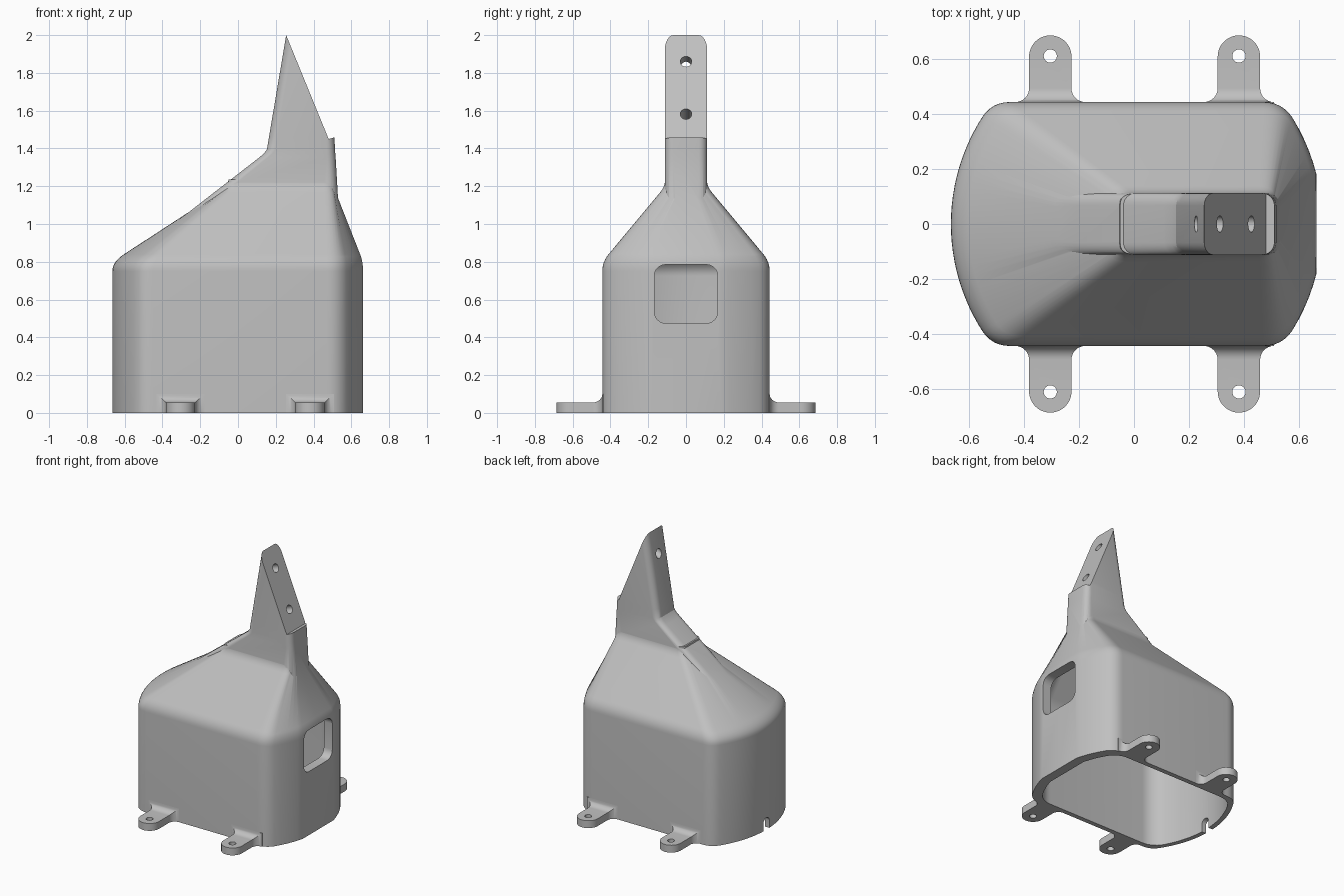
import bpy, bmesh, math
from mathutils import Vector

if "Cube" in bpy.data.objects:
    bpy.data.objects.remove(bpy.data.objects["Cube"])

mat = bpy.data.materials.new("plain grey")
mat.diffuse_color = (0.53, 0.53, 0.53, 1)
mat.use_nodes = True
mat.node_tree.nodes["Principled BSDF"].inputs["Base Color"].default_value = mat.diffuse_color


def loft(name, rings):
    """Closed solid through rings that share one point count."""
    bm = bmesh.new()
    vs = [[bm.verts.new(p) for p in r] for r in rings]
    n = len(vs[0])
    for a, b in zip(vs, vs[1:]):
        for i in range(n):
            j = (i + 1) % n
            bm.faces.new((a[i], a[j], b[j], b[i]))
    bm.faces.new(vs[0][::-1])
    bm.faces.new(vs[-1])
    bmesh.ops.recalc_face_normals(bm, faces=bm.faces)
    me = bpy.data.meshes.new(name)
    bm.to_mesh(me)
    bm.free()
    me.materials.append(mat)
    ob = bpy.data.objects.new(name, me)
    bpy.context.collection.objects.link(ob)
    return ob


def rod(start, direction, length, r, n=24):
    d = Vector(direction).normalized()
    u = d.orthogonal().normalized()
    v = d.cross(u)
    rings = []
    for k in (0, length):
        c = Vector(start) + d * k
        rings.append([c + (u * math.cos(2 * math.pi * i / n) + v * math.sin(2 * math.pi * i / n)) * r
                      for i in range(n)])
    return loft("cutter", rings)


def combine(ob, other, op):
    m = ob.modifiers.new(op, 'BOOLEAN')
    m.object, m.operation, m.solver = other, op, 'EXACT'
    bpy.context.view_layer.objects.active = ob
    bpy.ops.object.modifier_apply(modifier=m.name)
    bpy.data.objects.remove(other)


def bez(a, b, c, n=6):
    return [tuple((1 - t) ** 2 * p + 2 * t * (1 - t) * q + t * t * s for p, q, s in zip(a, b, c))
            for t in (i / n for i in range(n + 1))]


def line(a, b, n):
    return [tuple(p + (q - p) * i / n for p, q in zip(a, b)) for i in range(n)]


def mirror(half):
    return half + [(x, -y) for x, y in half[-2:0:-1]]


def base_outline(i, ir):
    """Floor plan: flat right end, bowed left end, rounded corners."""
    xr, rr, rl, w = 0.662 - ir, 0.735 - ir, 0.72 - i, 0.443 - i
    y0 = math.sqrt(rr ** 2 - (xr + 0.05) ** 2)
    y1 = w - 0.053
    half = [(xr, 0.0)]
    for k in range(5):
        y = y0 + (y1 - y0) * k / 5
        half.append((-0.05 + math.sqrt(rr ** 2 - y * y), y))
    half += bez((-0.05 + math.sqrt(rr ** 2 - y1 * y1), y1), (0.535 - ir, w), (0.47 - ir, w))
    half += bez((-0.45 + i, w), (-0.515 + i, w), (0.055 - math.sqrt(rl ** 2 - y1 * y1), y1))
    a = math.asin(y1 / rl)
    half += [(0.055 - rl * math.cos(a * k / 12), rl * math.sin(a * k / 12)) for k in range(11, -1, -1)]
    half[-1] = (0.055 - rl, 0.0)
    return mirror(half)


def top_outline(i):
    """Matching small plan where the hood meets the neck."""
    xr, xl, w = 0.505 - i, -0.05 + i, 0.11 - i
    y = w - 0.04
    half = [(xr, 0.0)] + line((xr, y * 0.5), (xr, y), 5)
    half += bez((xr, y), (xr, w), (xr - 0.05, w))
    half += bez((xl + 0.05, w), (xl, w), (xl, y))
    half += [(xl, y * k / 12) for k in range(11, -1, -1)]
    return mirror(half)


def hood(name, i, ir, drop, bottom):
    low, top = base_outline(i, ir), top_outline(i)
    prof = [(0, bottom)] + bez((0, 0.75), (0, 0.8), (0.1, 0.84)) + bez((0.92, 1.168), (0.995, 1.198), (1, 1.235), 4)
    return loft(name, [[(a[0] + (b[0] - a[0]) * t, a[1] + (b[1] - a[1]) * t, z - (drop if z > bottom else 0))
                        for a, b in zip(low, top)] for t, z in prof])


def round_rect(x0, x1, y0, y1, r):
    pts = []
    for cx, cy, a in ((x1 - r, y1 - r, 0), (x0 + r, y1 - r, 90), (x0 + r, y0 + r, 180), (x1 - r, y0 + r, 270)):
        pts += [(cx + r * math.cos(math.radians(a + 15 * k)), cy + r * math.sin(math.radians(a + 15 * k)))
                for k in range(7)]
    return pts


# neck with sloping ridge and spire, then sliced by the slanted mounting plane
sections = [(1.04, -0.29, 0.536), (1.11, -0.2, 0.531), (1.35, 0.11, 0.517), (1.372, 0.136, 0.515),
            (1.395, 0.153, 0.514), (1.46, 0.164, 0.51), (2.05, 0.2635, 0.475)]
neck = loft("neck", [[(x, y, z) for x, y in round_rect(x0, x1, -0.112, 0.112, 0.045)] for z, x0, x1 in sections])
slab = [(0.214, 2.1), (0.48, 1.45), (0.8, 1.54), (0.8, 2.1)]
combine(neck, loft("cutter", [[(x, y, z) for x, z in slab] for y in (-0.3, 0.3)]), 'DIFFERENCE')

# hollow housing
body = hood("housing", 0, 0, 0, 0.0)
combine(body, neck, 'UNION')
combine(body, hood("cavity", 0.035, 0.07, 0.025, -0.1), 'DIFFERENCE')

# window in the right end
win = round_rect(-0.168, 0.168, 0.475, 0.785, 0.06)
combine(body, loft("cutter", [[(x, y, z) for y, z in win] for x in (0.45, 0.8)]), 'DIFFERENCE')

# cable notch at the left foot
notch = [(-0.035, -0.05), (0.035, -0.05)] + [(0.035 * math.cos(math.pi * k / 12), 0.055 + 0.035 * math.sin(math.pi * k / 12))
                                             for k in range(13)]
combine(body, loft("cutter", [[(x, y, z) for y, z in notch] for x in (-0.8, -0.55)]), 'DIFFERENCE')

# bolt holes square to the mounting plane: upper goes through, lower is blind
normal = Vector((0.55, 0, 0.225)).normalized()
for (x, z), depth in (((0.312, 1.86), 0.3), ((0.426, 1.582), 0.15)):
    combine(body, rod(Vector((x, 0, z)) + normal * 0.1, -normal, depth + 0.1, 0.03), 'DIFFERENCE')

# mounting tabs with flared, filleted roots and rounded ends
parts = [body]
for side, sname in ((-1, "front"), (1, "back")):
    for cx, xname in ((-0.304, "left"), (0.381, "right")):
        r, th, f = 0.077, 0.055, 0.05
        st = [(0.42, r + f, th + f)]
        for k in range(9):
            a = math.pi / 2 * k / 8
            s = f * (1 - math.sin(a))
            st.append((0.443 + f * (1 - math.cos(a)), r + s, th + s * 0.9))
        for k in range(13):
            a = math.pi / 2 * k / 12
            st.append((0.608 + r * math.sin(a), max(r * math.cos(a), 0.002), th))
        tab = loft(f"{sname}_{xname}_tab",
                   [[(cx - w, side * y, 0), (cx + w, side * y, 0), (cx + w, side * y, z), (cx - w, side * y, z)]
                    for y, w, z in st])
        combine(tab, rod((cx, side * 0.61, -0.1), (0, 0, 1), 0.3, 0.024), 'DIFFERENCE')
        parts.append(tab)

# smooth curved faces, keep edges crisp
for ob in parts:
    bpy.ops.object.select_all(action='DESELECT')
    ob.select_set(True)
    bpy.context.view_layer.objects.active = ob
    bpy.ops.object.shade_smooth_by_angle(angle=math.radians(25))
